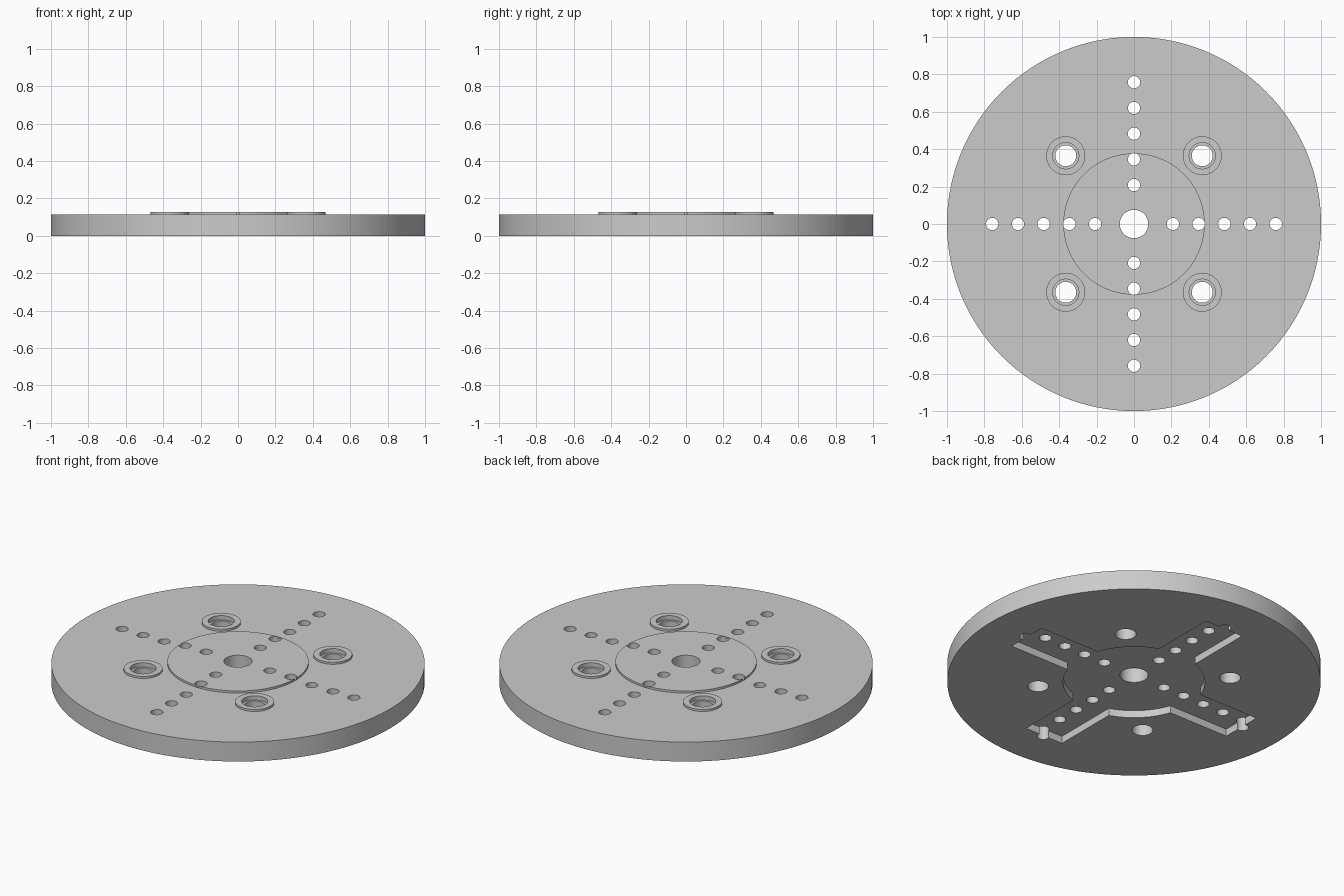
import bpy
from math import pi, cos, sin

if "Cube" in bpy.data.objects:
    bpy.data.objects.remove(bpy.data.objects["Cube"], do_unlink=True)

PLATE_TOP, BOSS_TOP = 0.115, 0.127
RECESS_DEPTH = 0.043
CORNERS = [(sx * 0.365, sy * 0.365) for sx in (-1, 1) for sy in (-1, 1)]

grey = bpy.data.materials.new("machined_grey")
grey.use_nodes = True
colour = (0.6, 0.6, 0.6, 1)
grey.diffuse_color = colour
grey.node_tree.nodes["Principled BSDF"].inputs["Base Color"].default_value = colour


def cylinder(name, radius, z0, z1, x=0, y=0, sides=48):
    bpy.ops.mesh.primitive_cylinder_add(vertices=sides, radius=radius, depth=z1 - z0,
                                        location=(x, y, (z0 + z1) / 2))
    ob = bpy.context.object
    ob.name = name
    ob.data.materials.append(grey)
    return ob


def box(name, sx, sy, z0, z1):
    bpy.ops.mesh.primitive_cube_add(size=1, location=(0, 0, (z0 + z1) / 2))
    ob = bpy.context.object
    ob.name = name
    ob.scale = (sx, sy, z1 - z0)
    bpy.ops.object.transform_apply(location=False, rotation=False, scale=True)
    ob.data.materials.append(grey)
    return ob


def combine(target, other, operation):
    """Apply a boolean to the target and remove the helper."""
    mod = target.modifiers.new(operation.lower(), 'BOOLEAN')
    mod.operation, mod.solver, mod.object = operation, 'EXACT', other
    bpy.context.view_layer.objects.active = target
    bpy.ops.object.modifier_apply(modifier=mod.name)
    bpy.data.objects.remove(other, do_unlink=True)


# Round plate with a central boss and four corner bosses
plate = cylinder("round_plate", 1, 0, PLATE_TOP, sides=128)
combine(plate, cylinder("centre_boss", 0.378, 0.08, BOSS_TOP, sides=96), 'UNION')
for x, y in CORNERS:
    combine(plate, cylinder("corner_boss", 0.104, 0.08, BOSS_TOP, x, y), 'UNION')

# Cross-shaped recess with a round middle in the underside
recess = cylinder("recess_cutter", 0.38, -0.1, RECESS_DEPTH, sides=96)
combine(recess, box("arm_x", 1.5, 0.25, -0.1, RECESS_DEPTH), 'UNION')
combine(recess, box("arm_y", 0.25, 1.5, -0.1, RECESS_DEPTH), 'UNION')
combine(plate, recess, 'DIFFERENCE')

# Centre bore and stepped corner holes
combine(plate, cylinder("centre_bore", 0.076, -0.2, 0.3), 'DIFFERENCE')
for x, y in CORNERS:
    combine(plate, cylinder("corner_hole", 0.056, -0.2, 0.3, x, y), 'DIFFERENCE')
    combine(plate, cylinder("counterbore", 0.07, BOSS_TOP - 0.025, 0.3, x, y), 'DIFFERENCE')

# Four rows of five small holes
for arm in range(4):
    angle = arm * pi / 2
    for i in range(5):
        r = 0.208 + 0.1375 * i
        combine(plate, cylinder("row_hole", 0.033, -0.2, 0.3, r * cos(angle), r * sin(angle),
                                sides=24), 'DIFFERENCE')

bpy.ops.object.select_all(action='DESELECT')
plate.select_set(True)
bpy.context.view_layer.objects.active = plate
bpy.ops.object.shade_smooth_by_angle()
